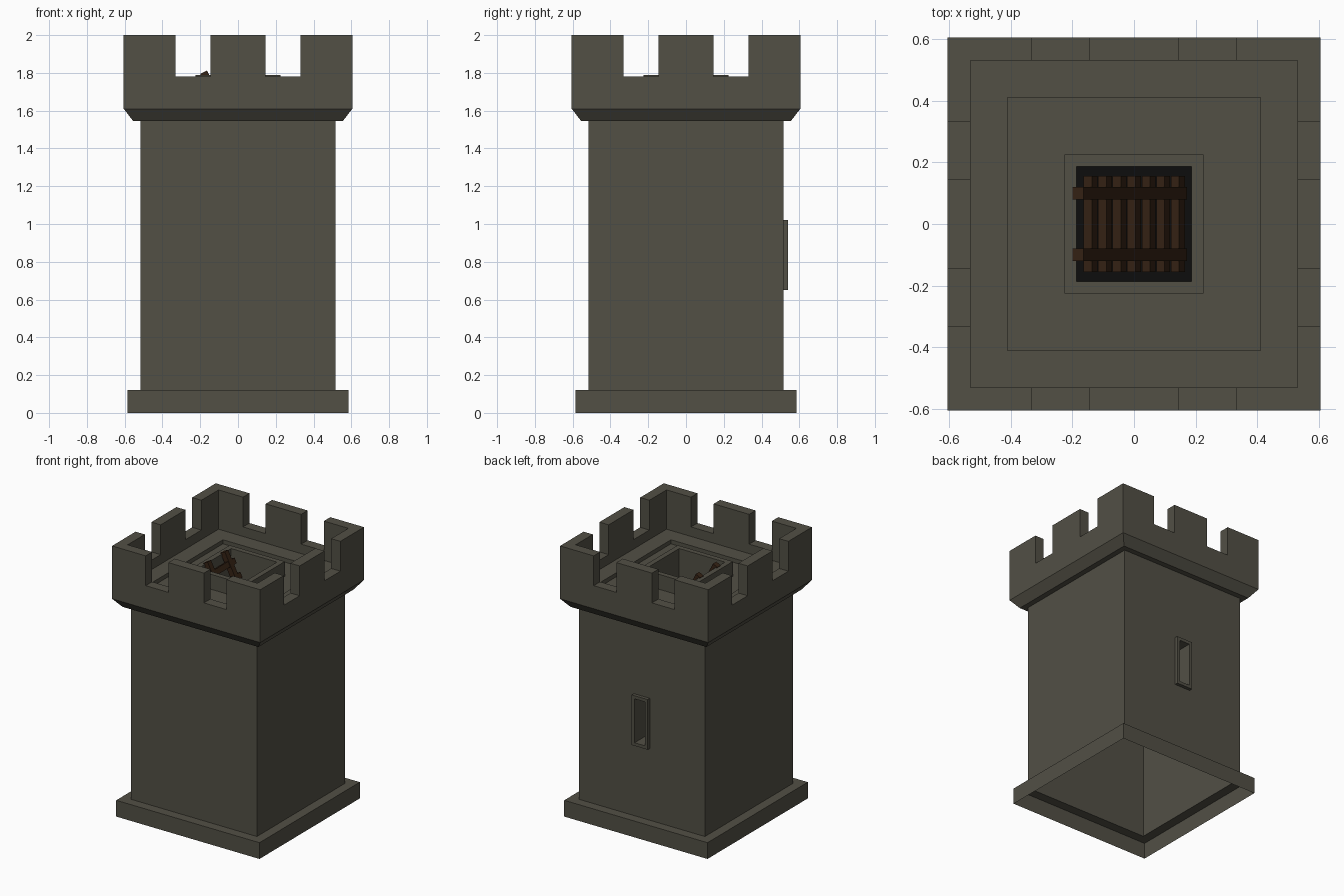
import bpy, bmesh
from math import radians
from mathutils import Matrix, Vector

if "Cube" in bpy.data.objects:
    bpy.data.objects.remove(bpy.data.objects["Cube"])


def material(name, rgb):
    m = bpy.data.materials.new(name)
    m.diffuse_color = (*rgb, 1)
    m.use_nodes = True
    m.node_tree.nodes["Principled BSDF"].inputs["Base Color"].default_value = m.diffuse_color
    return m


STONE = material("stone", (0.085, 0.08, 0.06))
WOOD = material("wood", (0.035, 0.016, 0.007))
DARK = material("shadow", (0.004, 0.004, 0.004))


def finish(name, bm, mat):
    bmesh.ops.remove_doubles(bm, verts=bm.verts, dist=1e-5)
    me = bpy.data.meshes.new(name)
    bm.to_mesh(me)
    bm.free()
    ob = bpy.data.objects.new(name, me)
    me.materials.append(mat)
    bpy.context.collection.objects.link(ob)
    return ob


def loft(name, loops, sides=(0, 1, 2, 3), mat=STONE):
    """Join successive four-point loops with quads."""
    bm = bmesh.new()
    rings = [[bm.verts.new(p) for p in loop] for loop in loops]
    for a, b in zip(rings, rings[1:]):
        for i in sides:
            j = (i + 1) % 4
            bm.faces.new((a[i], a[j], b[j], b[i]))
    return finish(name, bm, mat)


def square(r, z):
    return [(-r, -r, z), (r, -r, z), (r, r, z), (-r, r, z)]


def upright(w, z0, z1, y):
    return [(w, y, z0), (-w, y, z0), (-w, y, z1), (w, y, z1)]


def polygon(name, pts, mat):
    bm = bmesh.new()
    bm.faces.new([bm.verts.new(p) for p in pts])
    return finish(name, bm, mat)


# Tower shell: plinth, walls (back wall is made separately), corbel and parapet
R, IN, SILL, TOP = 0.605, 0.53, 1.78, 2.0
loft("plinth", [square(0.585, 0), square(0.585, 0.12), square(0.515, 0.12)])
loft("walls", [square(0.515, 0.12), square(0.515, 1.545)], sides=(0, 1, 3))
loft("parapet", [square(0.515, 1.545), square(0.555, 1.545), square(R, 1.61), square(R, SILL)])

# Back wall with framed arrow slit
loft("back_wall_with_slit", [
    upright(0.515, 0.12, 1.545, 0.515), upright(0.065, 0.65, 1.02, 0.515),
    upright(0.065, 0.65, 1.02, 0.54), upright(0.042, 0.673, 0.997, 0.54),
    upright(0.042, 0.673, 0.997, 0.41)])
polygon("slit_backing", upright(0.042, 0.673, 0.997, 0.41), DARK)

# Roof deck with sunken centre, hatch rim and shaft
loft("roof_deck", [square(r, z) for r, z in (
    (IN, SILL), (IN, 1.71), (0.41, 1.71), (0.41, 1.68),
    (0.225, 1.68), (0.225, 1.79), (0.187, 1.79), (0.187, 1.13))])
polygon("shaft_floor", square(0.187, 1.13), DARK)


# Battlements: merlons, corner merlons and crenel sills on each side
def battlements():
    bm = bmesh.new()
    a, b = 0.145, 0.33
    middle = [(-a, -R), (a, -R), (a, -IN), (-a, -IN)]
    corner = [(b, -R), (R, -R), (R, -b), (IN, -b), (IN, -IN), (b, -IN)]
    for k in range(4):
        rot = Matrix.Rotation(radians(90 * k), 3, 'Z')

        def vert(p, z):
            return bm.verts.new(rot @ Vector((p[0], p[1], z)))
        for shape in (middle, corner):
            low = [vert(p, SILL) for p in shape]
            high = [vert(p, TOP) for p in shape]
            bm.faces.new(high)
            n = len(shape)
            for i in range(n):
                j = (i + 1) % n
                bm.faces.new((low[i], low[j], high[j], high[i]))
        for x0, x1 in ((-b, -a), (a, b)):
            bm.faces.new([vert(p, SILL) for p in ((x0, -R), (x1, -R), (x1, -IN), (x0, -IN))])
    finish("battlements", bm, STONE)


battlements()

# Ladder leaning down into the shaft
LEAN = Matrix.Translation((-0.182, 0, 1.804)) @ Matrix.Rotation(radians(63), 4, 'Y')


def ladder_part(name, centre, size):
    bm = bmesh.new()
    bmesh.ops.create_cube(bm, size=1, matrix=LEAN @ Matrix.Translation(centre) @ Matrix.Diagonal((*size, 1)))
    finish(name, bm, WOOD)


for side in (-1, 1):
    ladder_part("ladder_rail", (0.37, side * 0.1, 0), (0.74, 0.04, 0.04))
for i in range(7):
    ladder_part("ladder_rung", (0.09 + 0.104 * i, 0, 0), (0.04, 0.31, 0.03))
